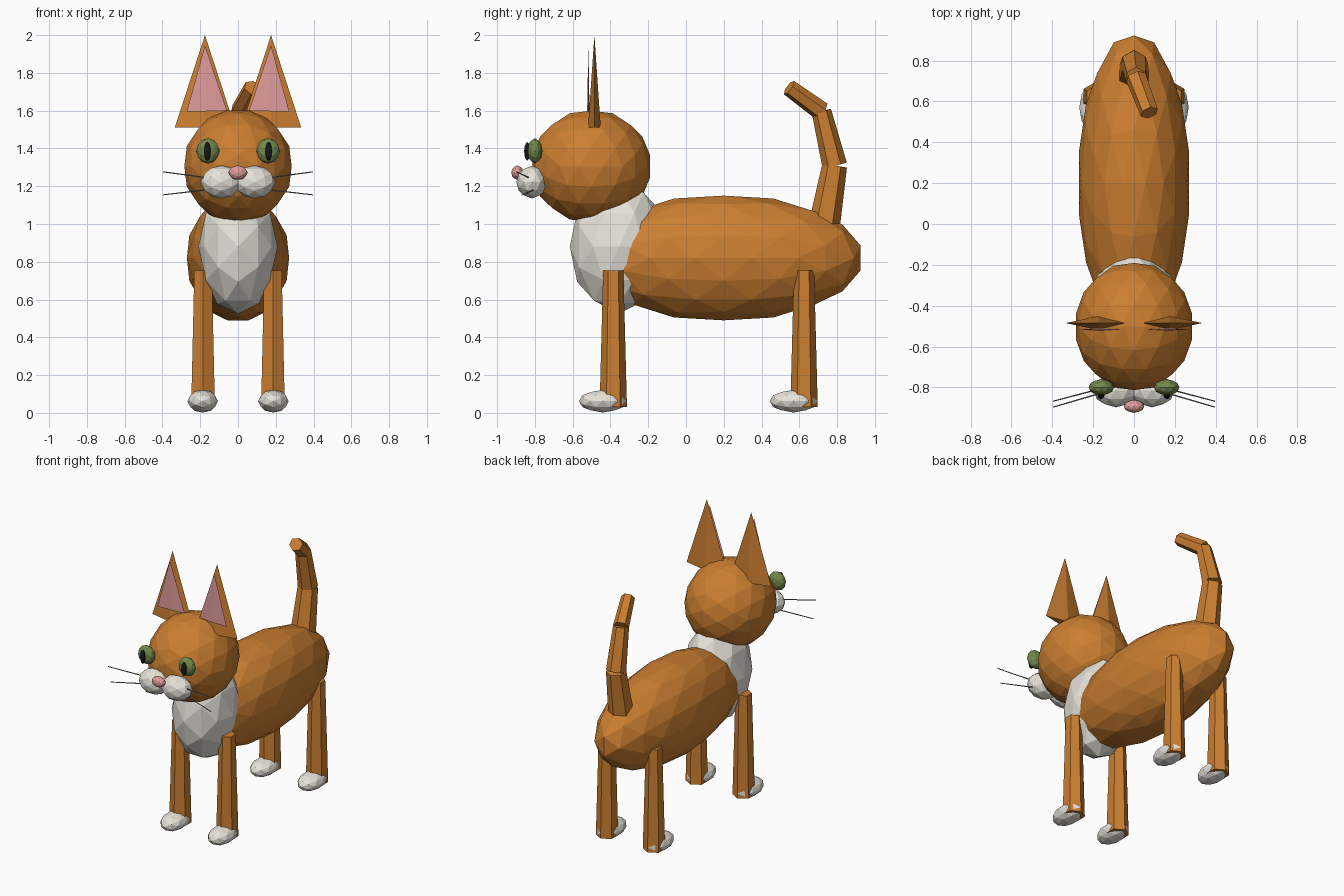
import bpy, bmesh
from math import sin, cos, pi, sqrt
from mathutils import Vector, Matrix

if "Cube" in bpy.data.objects:
    bpy.data.objects.remove(bpy.data.objects["Cube"])


def material(name, rgb):
    m = bpy.data.materials.new(name)
    m.diffuse_color = (*rgb, 1)
    m.use_nodes = True
    m.node_tree.nodes["Principled BSDF"].inputs["Base Color"].default_value = m.diffuse_color
    return m


ORANGE = material("orange_fur", (0.60, 0.21, 0.03))
WHITE = material("white_fur", (0.80, 0.77, 0.70))
PINK = material("pink", (0.75, 0.33, 0.33))
GREEN = material("green_eye", (0.17, 0.25, 0.07))
BLACK = material("black", (0.01, 0.01, 0.01))
GREY = material("whisker_grey", (0.25, 0.25, 0.25))


def finish(name, bm, mat):
    bmesh.ops.recalc_face_normals(bm, faces=bm.faces)
    mesh = bpy.data.meshes.new(name)
    bm.to_mesh(mesh)
    bm.free()
    mesh.materials.append(mat)
    ob = bpy.data.objects.new(name, mesh)
    bpy.context.collection.objects.link(ob)
    return ob


# Golden-ratio icosahedron: corners and faces shared by all the faceted balls
T = (1 + sqrt(5)) / 2
CORNERS = [Vector(v) for s in (-1, 1) for t in (-T, T)
           for v in ((s, 0, t), (0, t, s), (t, s, 0))]
TRIS = [(a, b, c) for i, a in enumerate(CORNERS)
        for j, b in enumerate(CORNERS[:i]) for c in CORNERS[:j]
        if max((a - b).length, (b - c).length, (a - c).length) < 2.1]


def ball(name, centre, radii, freq, mat):
    """Faceted ellipsoid: each icosahedron edge is cut into freq pieces."""
    bm = bmesh.new()
    for a, b, c in TRIS:
        grid = {}
        for i in range(freq + 1):
            for j in range(freq + 1 - i):
                p = (a + (b - a) * i / freq + (c - a) * j / freq).normalized()
                grid[i, j] = bm.verts.new([m + r * k for m, r, k in zip(centre, radii, p)])
        for i in range(freq):
            for j in range(freq - i):
                bm.faces.new((grid[i, j], grid[i + 1, j], grid[i, j + 1]))
                if i + j < freq - 1:
                    bm.faces.new((grid[i + 1, j], grid[i + 1, j + 1], grid[i, j + 1]))
    bmesh.ops.remove_doubles(bm, verts=bm.verts, dist=1e-5)
    return finish(name, bm, mat)


def taper(name, a, b, ra, rb, sides, mat, flat=1.0):
    """Capped tapered prism from a to b; rb = 0 makes a cone."""
    a, b = Vector(a), Vector(b)
    rot = Vector((0, 0, 1)).rotation_difference(b - a).to_matrix()
    bm = bmesh.new()

    def ring(p, r):
        return [bm.verts.new(p + rot @ Vector((r * sin(2 * pi * k / sides),
                                               r * flat * cos(2 * pi * k / sides), 0)))
                for k in range(sides)]
    low = ring(a, ra)
    bm.faces.new(low)
    if rb:
        high = ring(b, rb)
        bm.faces.new(high)
    else:
        tip = bm.verts.new(b)
    for k in range(sides):
        n = (k + 1) % sides
        bm.faces.new((low[k], low[n], high[n], high[k]) if rb else (low[k], low[n], tip))
    return finish(name, bm, mat)


# Body, chest and head
ball("body", (0, 0.2, 0.82), (0.276, 0.738, 0.337), 3, ORANGE)
ball("chest", (0, -0.355, 0.88), (0.21, 0.26, 0.355), 2, WHITE)
ball("head", (0, -0.502, 1.305), (0.29, 0.318, 0.301), 3, ORANGE)
ball("nose", (0, -0.893, 1.272), (0.05, 0.032, 0.038), 2, PINK)

for s, side in ((-1, "left"), (1, "right")):
    # Legs and paws
    for y, end in ((-0.385, "front"), (0.625, "hind")):
        taper(f"{end}_leg_{side}", (s * 0.185, y, 0.03), (s * 0.185, y, 0.755),
              0.0725, 0.0535, 6, ORANGE)
        ball(f"{end}_paw_{side}", (s * 0.187, y - 0.055, 0.062), (0.081, 0.127, 0.06), 2, WHITE)
    # Ears with pink inner faces
    taper(f"ear_{side}", (s * 0.175, -0.485, 1.51), (s * 0.175, -0.485, 2.0),
          0.16, 0, 4, ORANGE, 0.21)
    taper(f"inner_ear_{side}", (s * 0.165, -0.517, 1.597), (s * 0.175, -0.517, 1.945),
          0.107, 0, 4, PINK, 0.06)
    # Eyes and slit pupils
    ball(f"eye_{side}", (s * 0.16, -0.8, 1.387), (0.062, 0.04, 0.067), 2, GREEN)
    ball(f"pupil_{side}", (s * 0.162, -0.84, 1.385), (0.018, 0.017, 0.05), 2, BLACK)
    # Muzzle and whiskers
    ball(f"muzzle_{side}", (s * 0.088, -0.815, 1.222), (0.11, 0.083, 0.087), 2, WHITE)
    taper(f"upper_whisker_{side}", (s * 0.1, -0.81, 1.236), (s * 0.397, -0.897, 1.276),
          0.004, 0.003, 5, GREY)
    taper(f"lower_whisker_{side}", (s * 0.1, -0.79, 1.188), (s * 0.397, -0.868, 1.154),
          0.004, 0.003, 5, GREY)

# Tail: three tapered pieces curling forward
path = [(0, 0.73, 0.98), (0, 0.787, 1.31), (0.01, 0.717, 1.597), (0.075, 0.545, 1.722)]
radii = [0.084, 0.066, 0.052, 0.045]
for k in range(3):
    taper(f"tail_piece_{k + 1}", path[k], path[k + 1], radii[k], radii[k + 1], 6, ORANGE)
